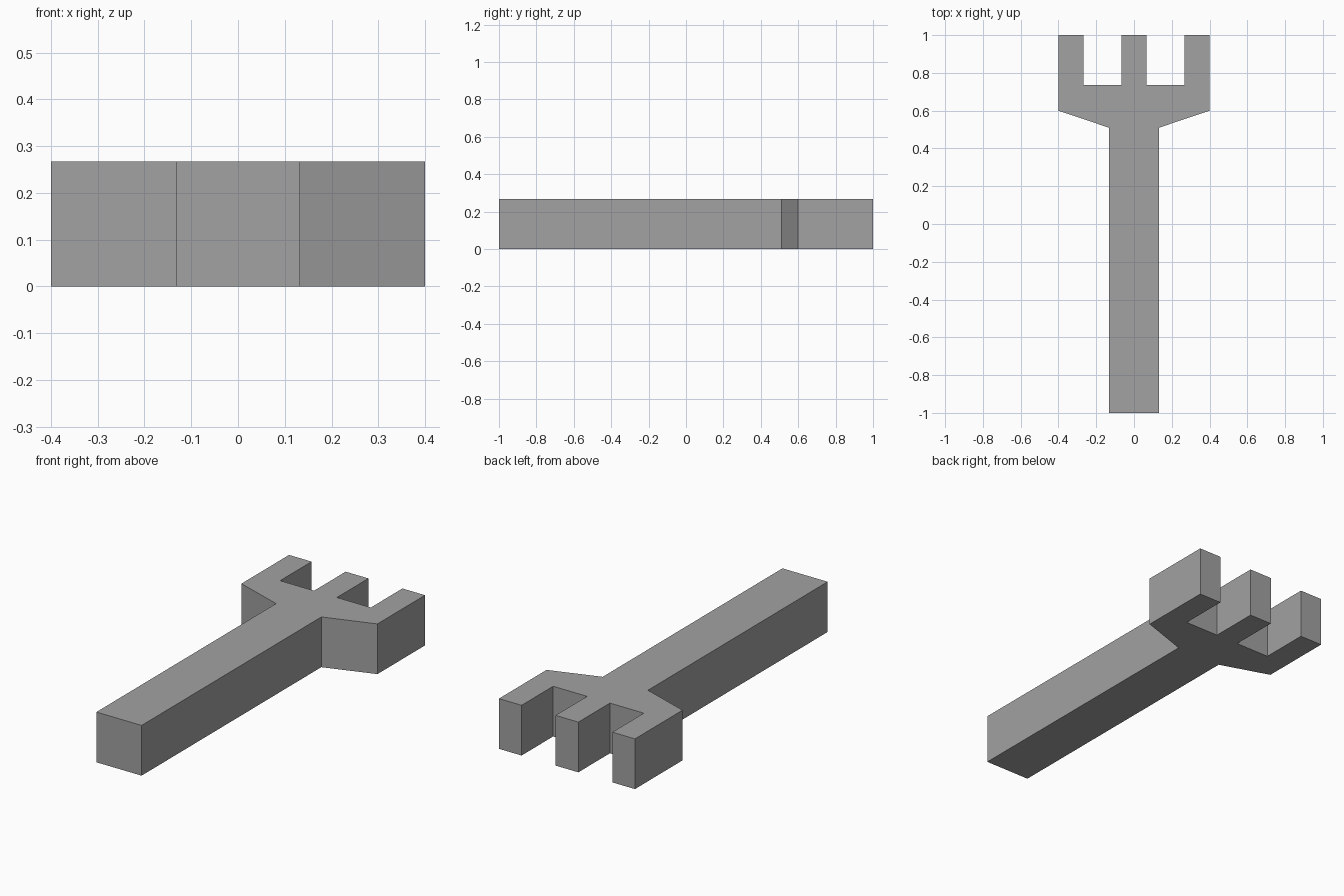
import bpy
import bmesh

if "Cube" in bpy.data.objects:
    bpy.data.objects.remove(bpy.data.objects["Cube"])

HEIGHT = 0.267

# Single flat grey
grey = bpy.data.materials.new("grey")
grey.diffuse_color = (0.36, 0.36, 0.36, 1.0)
grey.use_nodes = True
grey.node_tree.nodes["Principled BSDF"].inputs["Base Color"].default_value = grey.diffuse_color

# Right half of the fork outline, from the handle end to the middle tine
half = [(0.133, -1.0), (0.133, 0.51), (0.4, 0.6), (0.4, 1.0),
        (0.267, 1.0), (0.267, 0.735), (0.067, 0.735), (0.067, 1.0)]
outline = half + [(-x, y) for x, y in reversed(half)]

# Extrude the mirrored outline upwards
bm = bmesh.new()
base = bm.faces.new([bm.verts.new((x, y, 0.0)) for x, y in outline])
top = bmesh.ops.extrude_face_region(bm, geom=[base], use_keep_orig=True)
bmesh.ops.translate(bm, vec=(0, 0, HEIGHT),
                    verts=[v for v in top["geom"] if isinstance(v, bmesh.types.BMVert)])
bmesh.ops.recalc_face_normals(bm, faces=bm.faces)

mesh = bpy.data.meshes.new("fork")
bm.to_mesh(mesh)
bm.free()
mesh.materials.append(grey)
bpy.context.collection.objects.link(bpy.data.objects.new("fork", mesh))
